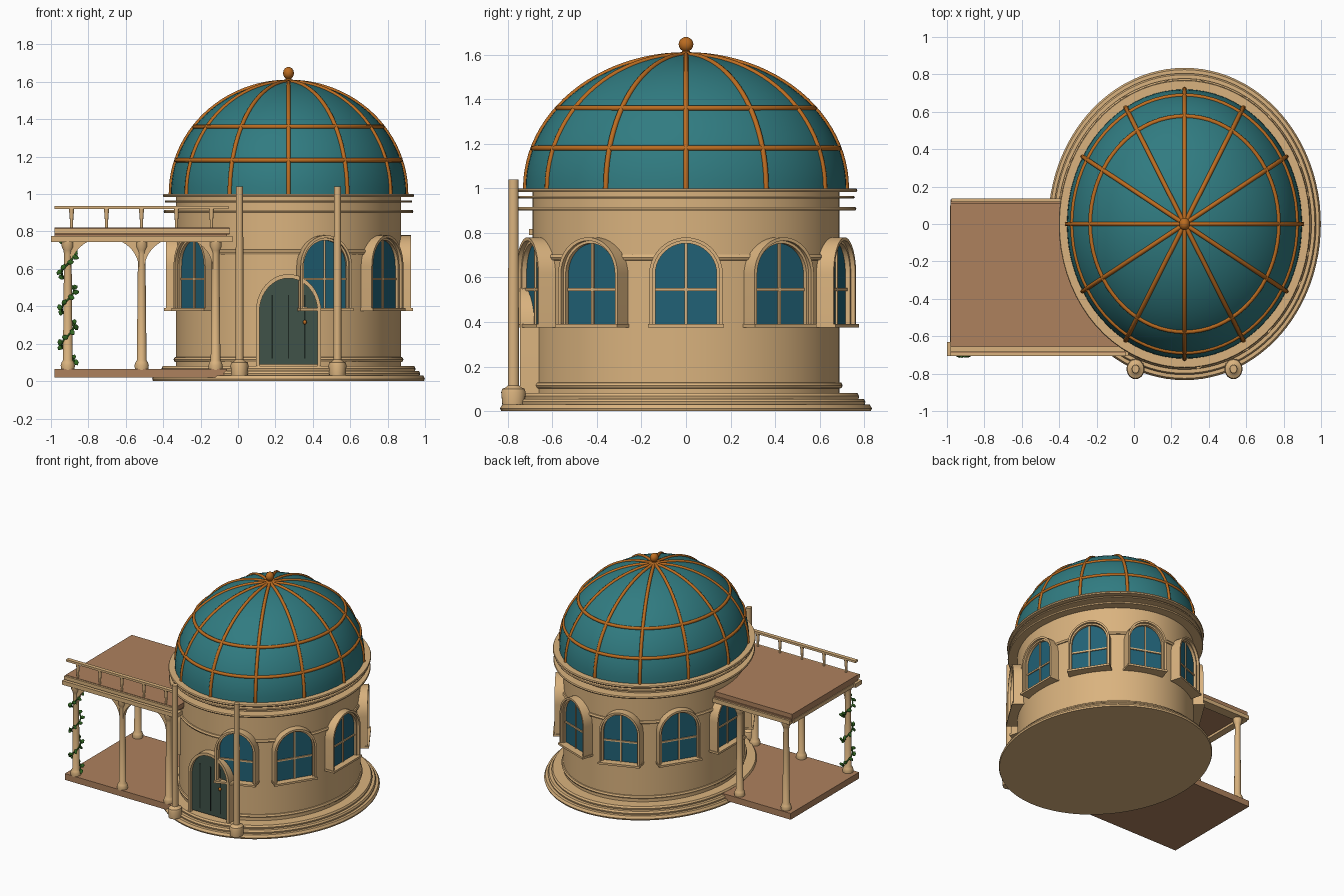
import bpy, bmesh, math, random
from mathutils import Matrix, Vector

cube = bpy.data.objects.get("Cube")
if cube:
    bpy.data.objects.remove(cube, do_unlink=True)
random.seed(4)


def material(name, r, g, b):
    m = bpy.data.materials.new(name)
    m.use_nodes = True
    m.diffuse_color = (r, g, b, 1)
    m.node_tree.nodes["Principled BSDF"].inputs["Base Color"].default_value = (r, g, b, 1)
    return m


STONE = material("sandstone", .70, .45, .21)
TEAL = material("dome teal", .03, .20, .22)
COPPER = material("copper", .50, .15, .015)
GLASS = material("window blue", .015, .12, .18)
WOOD = material("brown wood", .42, .22, .11)
DOOR = material("door green", .05, .085, .065)
DARK = material("dark groove", .012, .02, .016)
LEAF = material("leaf green", .03, .13, .015)

# Oval plan of the rotunda: a circle squeezed along x
OVAL = Matrix.Translation((.27, 0, 0)) @ Matrix.Diagonal((.873, 1, 1, 1))
IDENT = Matrix.Identity(4)


def around(degrees):
    return OVAL @ Matrix.Rotation(math.radians(degrees), 4, 'Z')


def finish(name, bm, mat, place=IDENT, smooth=True):
    bmesh.ops.transform(bm, matrix=place, verts=bm.verts)
    bmesh.ops.recalc_face_normals(bm, faces=bm.faces)
    me = bpy.data.meshes.new(name)
    bm.to_mesh(me)
    bm.free()
    me.materials.append(mat)
    ob = bpy.data.objects.new(name, me)
    bpy.context.collection.objects.link(ob)
    if smooth:
        bpy.ops.object.select_all(action='DESELECT')
        ob.select_set(True)
        bpy.context.view_layer.objects.active = ob
        bpy.ops.object.shade_smooth_by_angle(angle=math.radians(35))
    return ob


def lathe(name, profile, mat, place=OVAL, steps=72):
    bm = bmesh.new()
    vs = [bm.verts.new((r, 0, z)) for r, z in profile]
    es = [bm.edges.new(p) for p in zip(vs, vs[1:])]
    bmesh.ops.spin(bm, geom=vs + es, cent=(0, 0, 0), axis=(0, 0, 1),
                   angle=math.tau, steps=steps, use_duplicate=False)
    bmesh.ops.remove_doubles(bm, verts=bm.verts, dist=1e-4)
    return finish(name, bm, mat, place)


def box(name, x, y, z, mat, place=IDENT):
    bm = bmesh.new()
    size = [b - a for a, b in (x, y, z)]
    mid = [(a + b) / 2 for a, b in (x, y, z)]
    bmesh.ops.create_cube(bm, size=1, matrix=Matrix.Translation(mid) @ Matrix.Diagonal(size + [1]))
    return finish(name, bm, mat, place, False)


def tube(name, points, radius, mat, place=IDENT, cyclic=False):
    cu = bpy.data.curves.new(name, 'CURVE')
    cu.dimensions = '3D'
    cu.bevel_depth, cu.bevel_resolution, cu.use_fill_caps = radius, 2, True
    sp = cu.splines.new('POLY')
    sp.points.add(len(points) - 1)
    for p, co in zip(sp.points, points):
        p.co = (place @ Vector(co)).to_4d()
    sp.use_cyclic_u = cyclic
    cu.materials.append(mat)
    ob = bpy.data.objects.new(name, cu)
    bpy.context.collection.objects.link(ob)
    return ob


def arch(w, bottom, spring, n=20):
    """Outline of a round-headed opening as (sideways, height) pairs."""
    curve = [(w * math.cos(math.pi * i / n), spring + w * math.sin(math.pi * i / n)) for i in range(n + 1)]
    return [(w, bottom)] + curve + [(-w, bottom)]


def slab(name, outline, d0, d1, mat, place):
    """Outline extruded along the outward direction."""
    bm = bmesh.new()
    f = bm.faces.new([bm.verts.new((d0, u, z)) for u, z in outline])
    ext = bmesh.ops.extrude_face_region(bm, geom=[f], use_keep_orig=True)["geom"]
    bmesh.ops.translate(bm, vec=(d1 - d0, 0, 0), verts=[v for v in ext if isinstance(v, bmesh.types.BMVert)])
    return finish(name, bm, mat, place)


def arch_frame(name, outer, inner, d0, d1, mat, place):
    bm = bmesh.new()
    rings = [[bm.verts.new((d, u, z)) for u, z in line]
             for line, d in ((outer, d0), (outer, d1), (inner, d1), (inner, d0))]
    for i in range(4):
        a, b = rings[i], rings[(i + 1) % 4]
        for j in range(len(a) - 1):
            bm.faces.new((a[j], a[j + 1], b[j + 1], b[j]))
    for j in (0, -1):
        bm.faces.new([r[j] for r in rings])
    return finish(name, bm, mat, place)


# Stepped plinth, drum and mouldings
lathe("plinth", [(0, 0), (.83, 0), (.835, .012), (.825, .03), (.803, .03), (.806, .042),
                 (.798, .055), (.775, .055), (.778, .067), (.77, .08), (0, .08)], STONE, steps=96)
lathe("drum", [(.69, .07), (.69, .99)], STONE, steps=96)
for z in (.115, .69):
    lathe("wall_band", [(.68, z - .015), (.698, z - .012), (.704, z), (.698, z + .012), (.68, z + .015)], STONE)
for z, r, h in ((.908, .765, .016), (.96, .758, .012), (.992, .77, .016)):
    lathe("cornice_ring", [(.67, z - h / 2), (r - .004, z - h / 2), (r, z), (r - .004, z + h / 2), (.67, z + h / 2)], STONE)

# Dome with copper ribs, hoops and finial
def dome_point(t):
    return (.72 * math.cos(t), 1 + .6 * math.sin(t))


quarter = [i * math.pi / 48 for i in range(25)]
lathe("dome", [dome_point(t) for t in quarter], TEAL)
for k in range(12):
    tube("dome_rib", [(r, 0, z) for r, z in map(dome_point, quarter)], .012, COPPER, around(30 * k))
for h in (.18, .36):
    r, z = dome_point(math.asin(h / .6))
    tube("dome_hoop", [(r * math.cos(i * math.tau / 72), r * math.sin(i * math.tau / 72), z) for i in range(72)],
         .012, COPPER, OVAL, True)
ball = [(.033 * math.cos(a), 1.647 + .033 * math.sin(a)) for a in [(i - 4) * math.pi / 12 for i in range(11)]]
lathe("finial", [(.03, 1.595), (.03, 1.608), (.018, 1.614)] + ball, COPPER, steps=24)

# Arched windows, leaving the bay right of the door blank
for k in range(10):
    if k == 7:
        continue
    at = around(36 * k)
    arch_frame("window_frame", arch(.165, .38, .615), arch(.15, .38, .615), .64, .75, STONE, at)
    arch_frame("window_inner_frame", arch(.151, .38, .615), arch(.138, .38, .615), .64, .73, STONE, at)
    slab("window_glass", arch(.14, .38, .615), .64, .708, GLASS, at)
    box("window_sill", (.64, .762), (-.17, .17), (.375, .39), STONE, at)
    box("window_mullion", (.70, .717), (-.006, .006), (.38, .752), STONE, at)
    box("window_crossbar", (.70, .717), (-.138, .138), (.54, .552), STONE, at)

# Arched plank door with handle and knob
front = around(-90)
arch_frame("door_frame", arch(.2, .08, .372), arch(.178, .08, .372), .62, .745, STONE, front)
slab("door_panel", arch(.18, .09, .372), .62, .72, DOOR, front)
for u in (-.1, 0, .1):
    box("door_groove", (.715, .723), (u - .004, u + .004), (.12, .46), DARK, front)
box("door_handle", (.72, .745), (.075, .115), (.375, .395), STONE, front)
bm = bmesh.new()
bmesh.ops.create_uvsphere(bm, u_segments=12, v_segments=8, radius=.012)
finish("door_knob", bm, COPPER, front @ Matrix.Translation((.73, .1, .315)))

# Tall entrance columns
for side in (-1, 1):
    lathe("entrance_column", [(0, .03), (.05, .03), (.055, .085), (.05, .1), (.035, .106), (.025, .115),
                              (.022, 1.04), (0, 1.04)], STONE,
          OVAL @ Matrix.Translation((side * .3, -.775, 0)), 24)

# Side porch: floor, roof and edge beams
FRONT, BACK = -.665, .085
box("porch_floor", (-.98, -.06), (-.7, .13), (.018, .066), WOOD)
box("porch_roof", (-.98, -.045), (-.69, .112), (.785, .82), WOOD)
box("porch_ceiling", (-.98, -.06), (-.68, .12), (.765, .787), WOOD)
box("front_beam", (-1, -.03), (-.705, -.63), (.745, .776), STONE)
box("back_beam", (-.975, -.1), (.06, .135), (.745, .776), STONE)
box("end_beam", (-.985, -.93), (-.66, .1), (.747, .774), STONE)
box("roof_trim", (-.982, -.043), (-.705, -.685), (.79, .817), STONE)

# Porch posts
post = [(0, .06), (.036, .06), (.038, .085), (.033, .1), (.026, .112), (.02, .68), (.024, .7),
        (.033, .72), (.033, .75), (0, .75)]
for x, y in [(-.91, FRONT), (-.515, FRONT), (-.12, FRONT), (-.91, BACK), (-.515, BACK)]:
    lathe("porch_post", post, STONE, Matrix.Translation((x, y, 0)), 20)

# Curved brackets forming arches between the front posts
for x, side in ((-.91, 1), (-.515, -1), (-.515, 1), (-.12, -1)):
    curve = [(.19 - .175 * math.cos(a), .6 + .165 * math.sin(a)) for a in [i * math.pi / 24 for i in range(13)]]
    outline = [(0, .6)] + curve + [(0, .765)]
    turn = Matrix.Translation((x, FRONT, 0)) @ Matrix(((0, side, 0, 0), (1, 0, 0, 0), (0, 0, 1, 0), (0, 0, 0, 1)))
    slab("porch_bracket", outline, -.015, .015, STONE, turn)

# Roof railing
box("railing_top", (-.98, -.05), (-.685, -.655), (.92, .936), STONE)
for i in range(5):
    lathe("baluster", [(.008, .815), (.009, .86), (.014, .925)], STONE,
          Matrix.Translation((-.89 + .187 * i, -.67, 0)), 12)

# Vine climbing the corner post
def vine(t, r):
    a = t * math.tau * 3.5
    return Vector((-.91 + r * math.cos(a), FRONT + r * math.sin(a), .1 + .67 * t))


tube("vine_stem", [vine(i / 70, .032) for i in range(71)], .005, LEAF)
bm = bmesh.new()
for i in range(26):
    centre = vine(i / 25, .045)
    spin = Matrix.Rotation(random.uniform(0, math.tau), 4, 'Y') @ Matrix.Rotation(random.uniform(-.6, .6), 4, 'Z')
    bmesh.ops.create_icosphere(bm, subdivisions=1, radius=.02, matrix=Matrix.Translation(centre) @ spin
                               @ Matrix.Diagonal((1, .35, .7, 1)))
finish("vine_leaves", bm, LEAF)
